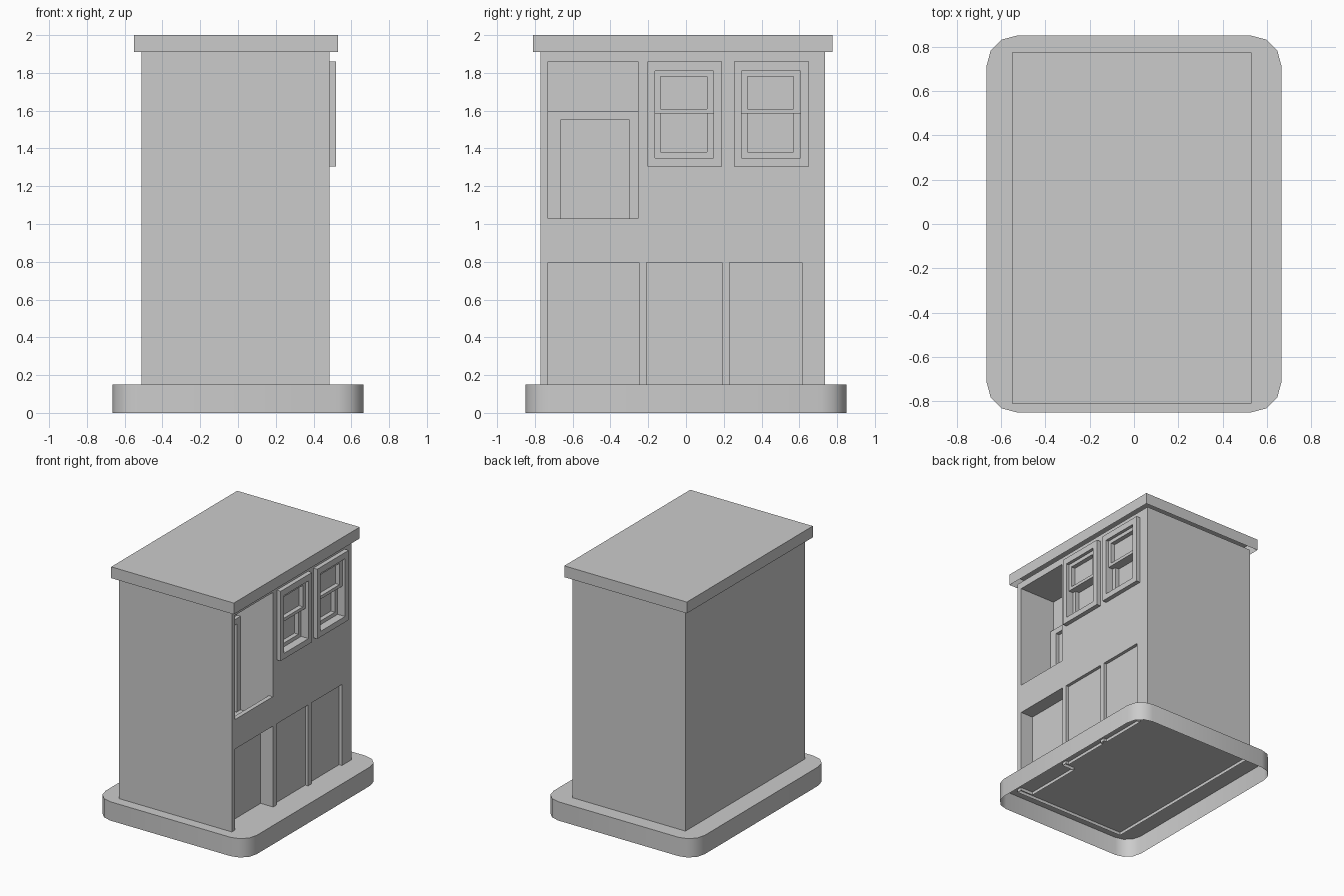
import bpy, bmesh, math

if "Cube" in bpy.data.objects:
    bpy.data.objects.remove(bpy.data.objects["Cube"])


def finish(name, bm):
    mesh = bpy.data.meshes.new(name)
    bm.to_mesh(mesh)
    bm.free()
    obj = bpy.data.objects.new(name, mesh)
    bpy.context.collection.objects.link(obj)
    return obj


def box_bm(x0, x1, y0, y1, z0, z1):
    bm = bmesh.new()
    bmesh.ops.create_cube(bm, size=1)
    for v in bm.verts:
        v.co = ((x0 + x1) / 2 + v.co.x * (x1 - x0),
                (y0 + y1) / 2 + v.co.y * (y1 - y0),
                (z0 + z1) / 2 + v.co.z * (z1 - z0))
    return bm


def drop_faces(bm, test):
    bm.normal_update()
    bmesh.ops.delete(bm, geom=[f for f in bm.faces if test(f)], context='FACES_ONLY')


def prism_y(name, profile, y0, y1):
    """Extrude an x-z profile along y."""
    bm = bmesh.new()
    face = bm.faces.new([bm.verts.new((x, y0, z)) for x, z in profile])
    ext = bmesh.ops.extrude_face_region(bm, geom=[face])['geom']
    bmesh.ops.translate(bm, vec=(0, y1 - y0, 0),
                        verts=[g for g in ext if isinstance(g, bmesh.types.BMVert)])
    bmesh.ops.recalc_face_normals(bm, faces=bm.faces)
    return finish(name, bm)


def ring(name, x0, x1, outer, inner):
    """Rectangular frame in the y-z plane; rectangles are (y0, y1, z0, z1)."""
    bm = bmesh.new()
    loops = []
    for x, r in ((x0, outer), (x1, outer), (x1, inner), (x0, inner)):
        y0, y1, z0, z1 = r
        loops.append([bm.verts.new((x, y, z)) for y, z in
                      ((y0, z0), (y1, z0), (y1, z1), (y0, z1))])
    for a in range(4):
        for i in range(4):
            p, q, j = loops[a], loops[(a + 1) % 4], (i + 1) % 4
            bm.faces.new((p[i], p[j], q[j], q[i]))
    bmesh.ops.recalc_face_normals(bm, faces=bm.faces)
    return finish(name, bm)


# Rounded base, open underneath
bm = box_bm(-.665, .665, -.85, .85, 0, .15)
upright = [e for e in bm.edges if abs(e.verts[0].co.z - e.verts[1].co.z) > .1]
bmesh.ops.bevel(bm, geom=upright, offset=.135, segments=3, profile=.5, affect='EDGES')
drop_faces(bm, lambda f: f.normal.z < -.9)
base = finish("base", bm)
bpy.context.view_layer.objects.active = base
base.select_set(True)
bpy.ops.object.shade_smooth_by_angle(angle=math.radians(40))

# Flat roof cap, open underneath
bm = box_bm(-.55, .53, -.81, .775, 1.91, 2)
drop_faces(bm, lambda f: f.normal.z < -.9)
finish("roof_cap", bm)

# House body and the cutters for its recesses
BOT, TOP = .125, 1.915
body = finish("house_body", box_bm(-.51, .485, -.77, .735, BOT, TOP))
cutters = [finish("bay_cutter", box_bm(x, .6, y0, y1, .05, .795))
           for x, y0, y1 in ((.375, -.73, -.25), (.46, -.21, .19), (.46, .23, .615))]
# Balcony void with a low parapet in front
cutters.append(prism_y("balcony_cutter", [(.17, .85), (.45, .85), (.45, 1.03),
                                          (.6, 1.03), (.6, 1.86), (.17, 1.86)], -.73, -.255))
WINDOWS = (0, .46)
for dy in WINDOWS:
    cutters.append(finish("window_cutter", box_bm(.42, .6, -.165 + dy, .145 + dy, 1.35, 1.81)))
for c in cutters:
    m = body.modifiers.new("cut", 'BOOLEAN')
    m.operation, m.solver, m.object = 'DIFFERENCE', 'EXACT', c
deps = bpy.context.evaluated_depsgraph_get()
bm = bmesh.new()
bm.from_mesh(bpy.data.meshes.new_from_object(body.evaluated_get(deps)))
for c in cutters + [body]:
    bpy.data.objects.remove(c)
# Open the hidden top and bottom of the shell
drop_faces(bm, lambda f: abs(f.normal.z) > .9 and
           (f.calc_center_median().z < BOT + .002 or f.calc_center_median().z > TOP - .002))
finish("house_body", bm)

# Balcony door surround
prof = ((-.73, -.255, .85, 1.595), (-.665, -.30, .851, 1.55))
ring("balcony_door_frame", .17, .20, *prof)

# Sash windows
for n, dy in enumerate(WINDOWS, 1):
    y0, y1 = -.165 + dy, .145 + dy
    p0, p1 = -.135 + dy, .11 + dy
    ring(f"window_frame_{n}", .48, .52, (-.205 + dy, .19 + dy, 1.305, 1.86), (y0, y1, 1.35, 1.81))
    ring(f"upper_sash_{n}", .455, .495, (y0, y1, 1.585, 1.81), (p0, p1, 1.61, 1.78))
    ring(f"lower_sash_{n}", .42, .455, (y0, y1, 1.35, 1.615), (p0, p1, 1.38, 1.585))
    finish(f"upper_glass_{n}", box_bm(.455, .46, p0, p1, 1.61, 1.78))
